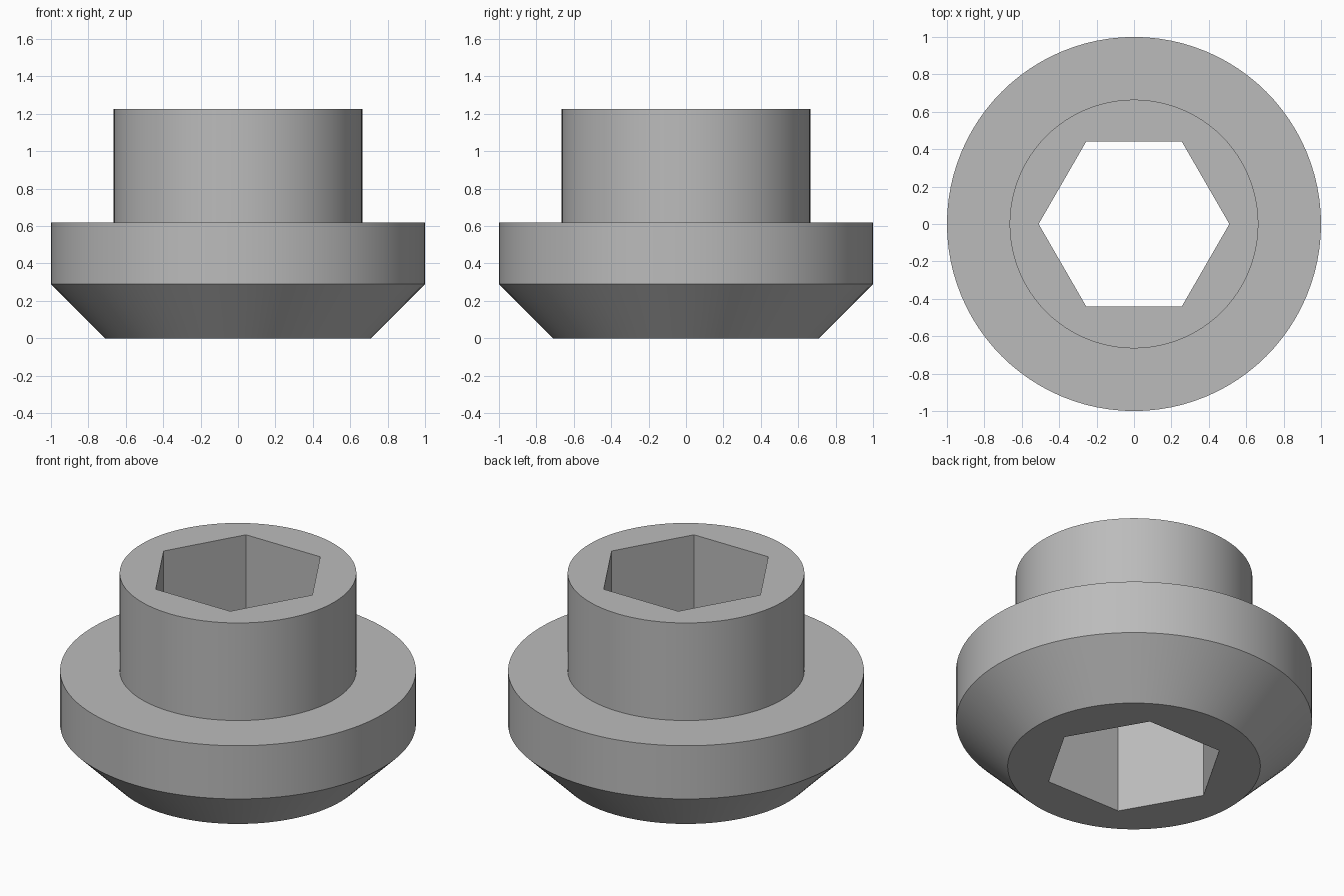
import bpy
import bmesh
import math

cube = bpy.data.objects.get("Cube")
if cube:
    bpy.data.objects.remove(cube, do_unlink=True)

# Plain grey metal
grey = bpy.data.materials.new("grey_metal")
grey.use_nodes = True
colour = (0.5, 0.5, 0.5, 1)
grey.diffuse_color = colour
grey.node_tree.nodes["Principled BSDF"].inputs["Base Color"].default_value = colour


def stacked_rings(name, profile, sides):
    """Closed solid turned about z from (radius, height) pairs."""
    bm = bmesh.new()
    rings = []
    for radius, z in profile:
        ring = []
        for i in range(sides):
            a = math.tau * i / sides
            ring.append(bm.verts.new((radius * math.cos(a), radius * math.sin(a), z)))
        rings.append(ring)
    for low, high in zip(rings, rings[1:]):
        for i in range(sides):
            j = (i + 1) % sides
            bm.faces.new((low[i], low[j], high[j], high[i]))
    bm.faces.new(reversed(rings[0]))
    bm.faces.new(rings[-1])
    mesh = bpy.data.meshes.new(name)
    bm.to_mesh(mesh)
    bm.free()
    mesh.materials.append(grey)
    obj = bpy.data.objects.new(name, mesh)
    bpy.context.collection.objects.link(obj)
    return obj


# Turned body: bevelled foot, wide flange and narrow collar
body = stacked_rings("flanged_bushing", [
    (0.71, 0), (1, 0.29), (1, 0.62), (0.665, 0.62), (0.665, 1.225)], 96)

# Hexagonal hole right through the body
cutter = stacked_rings("hex_cutter", [(0.51, -0.2), (0.51, 1.5)], 6)
cutter.hide_render = True
cut = body.modifiers.new("hex_hole", "BOOLEAN")
cut.operation = "DIFFERENCE"
cut.solver = "EXACT"
cut.object = cutter

bpy.ops.object.select_all(action="DESELECT")
body.select_set(True)
bpy.context.view_layer.objects.active = body
bpy.ops.object.modifier_apply(modifier=cut.name)
bpy.data.objects.remove(cutter, do_unlink=True)
bpy.ops.object.shade_smooth_by_angle(angle=math.radians(30))
